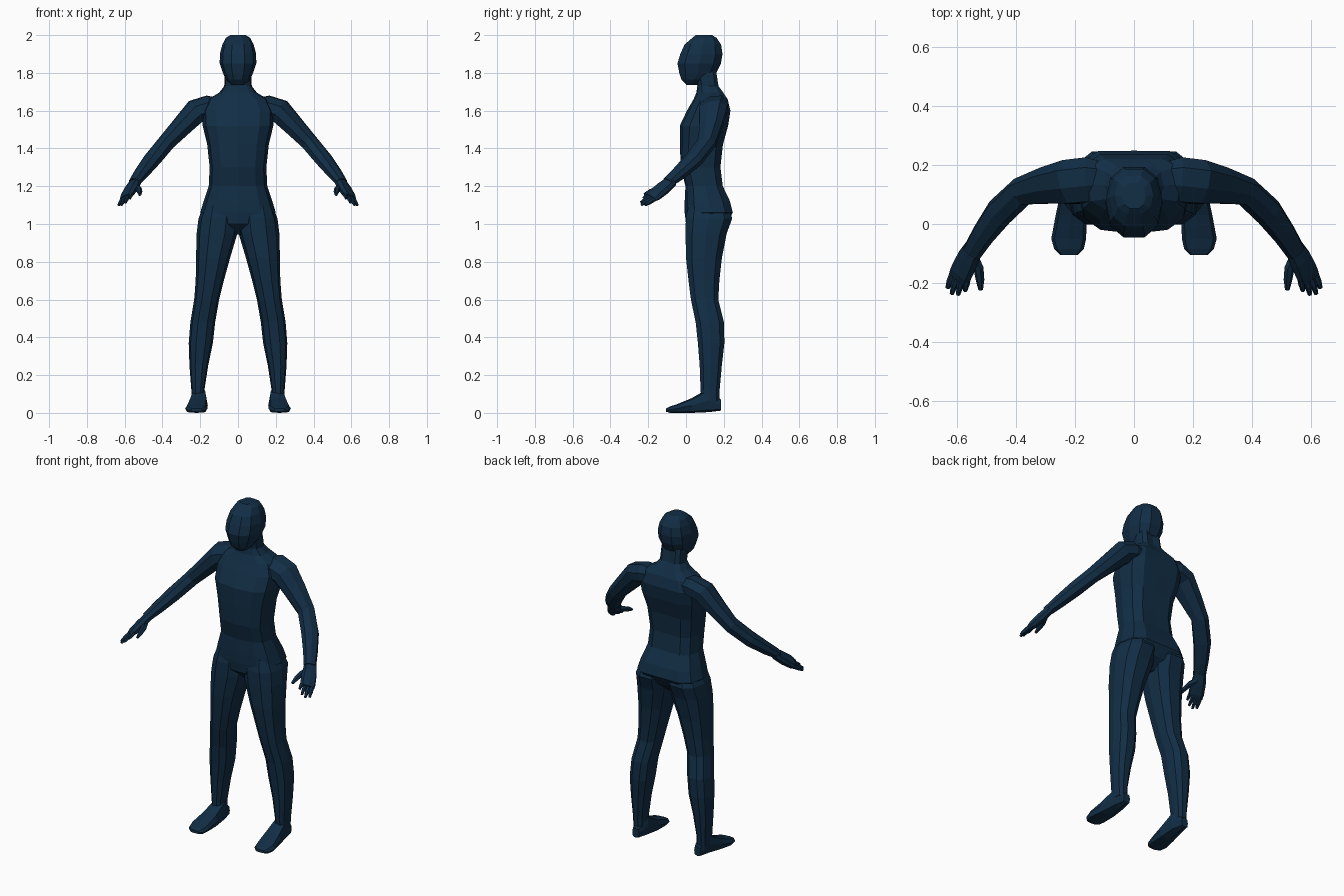
import bpy, bmesh, math
from mathutils import Vector as V

mat = bpy.data.materials.new("dark_blue")
mat.diffuse_color = (0.006, 0.027, 0.06, 1)


def loft(name, rings, n=8, p=0.85, side=1, dent=0.0):
    """Skin a closed tube over rings of (centre, half axis U, half axis W)."""
    bm = bmesh.new()
    loops = []
    for c, u, w in rings:
        loop = []
        for k in range(n):
            a = 2 * math.pi * k / n
            f = [math.copysign(abs(t) ** p, t) if abs(t) > 1e-6 else 0
                 for t in (math.cos(a), math.sin(a))]
            v = V(c) + V(u) * f[0] + V(w) * f[1]
            if k == n // 4:
                v.y -= dent
            loop.append(bm.verts.new((v.x * side, v.y, v.z)))
        loops.append(loop)
    for a, b in zip(loops, loops[1:]):
        for k in range(n):
            j = (k + 1) % n
            bm.faces.new((a[k], a[j], b[j], b[k]))
    bm.faces.new(loops[0])
    bm.faces.new(loops[-1])
    bmesh.ops.recalc_face_normals(bm, faces=bm.faces)
    me = bpy.data.meshes.new(name)
    bm.to_mesh(me)
    bm.free()
    ob = bpy.data.objects.new(name, me)
    bpy.context.collection.objects.link(ob)
    me.materials.append(mat)
    return ob


def level(rows):
    """Horizontal rings from (z, x0, x1, y0, y1)."""
    return [(((a + b) / 2, (c + d) / 2, z), ((b - a) / 2, 0, 0), (0, (d - c) / 2, 0))
            for z, a, b, c, d in rows]


def centred(rows):
    """Horizontal symmetric rings from (z, half width, y0, y1)."""
    return level([(z, -h, h, c, d) for z, h, c, d in rows])


def limb(rows, up):
    """Rings square to a path, from (x, y, z, radius across up, radius along up)."""
    pts = [V(r[:3]) for r in rows]
    out = []
    for i, r in enumerate(rows):
        t = (pts[min(i + 1, len(pts) - 1)] - pts[max(i - 1, 0)]).normalized()
        u = t.cross(V(up)).normalized()
        out.append((pts[i], u * r[3], u.cross(t) * r[4]))
    return out


# torso and neck
body = loft("body", centred([
    (0.945, 0.05, 0.06, 0.16), (1.0, 0.16, 0.0, 0.225), (1.06, 0.2, -0.007, 0.26),
    (1.12, 0.182, -0.007, 0.245), (1.2, 0.155, -0.003, 0.205), (1.3, 0.15, -0.027, 0.193),
    (1.42, 0.163, -0.033, 0.207), (1.52, 0.187, -0.033, 0.235), (1.6, 0.19, 0.005, 0.247),
    (1.66, 0.16, 0.04, 0.23), (1.695, 0.1, 0.055, 0.205), (1.73, 0.073, 0.06, 0.178),
    (1.81, 0.07, 0.05, 0.165)]), 12, 0.72, dent=0.012)

# head
parts = [loft("head", centred([
    (1.737, 0.035, 0.0, 0.06), (1.765, 0.064, -0.027, 0.125), (1.8, 0.08, -0.04, 0.165),
    (1.85, 0.097, -0.05, 0.19), (1.9, 0.096, -0.035, 0.198), (1.95, 0.083, -0.012, 0.19),
    (1.985, 0.065, 0.03, 0.165), (2.0, 0.04, 0.05, 0.14)]), 10, 0.85)]

for s in (-1, 1):
    # leg
    parts.append(loft("leg", level([
        (0.06, 0.175, 0.245, 0.08, 0.178), (0.12, 0.178, 0.247, 0.075, 0.18),
        (0.25, 0.158, 0.257, 0.07, 0.192), (0.37, 0.133, 0.261, 0.06, 0.206),
        (0.48, 0.121, 0.252, 0.048, 0.204), (0.6, 0.1, 0.232, 0.023, 0.174),
        (0.7, 0.075, 0.224, 0.01, 0.18), (0.82, 0.042, 0.222, -0.004, 0.194),
        (0.95, 0.003, 0.219, -0.007, 0.22), (1.03, -0.004, 0.209, -0.006, 0.25),
        (1.1, 0.02, 0.18, 0.01, 0.225)]), 10, 0.82, s))
    # foot, lofted from heel to toe
    foot = [(0.186, 0.185, 0.23, 0.012, 0.07), (0.12, 0.167, 0.246, 0.004, 0.13),
            (0.03, 0.16, 0.265, 0.0, 0.078), (-0.05, 0.162, 0.28, 0.0, 0.045),
            (-0.085, 0.17, 0.27, 0.0, 0.034), (-0.105, 0.19, 0.25, 0.006, 0.024)]
    parts.append(loft("foot", [(((a + b) / 2, y, (c + d) / 2), ((b - a) / 2, 0, 0),
                                (0, 0, (d - c) / 2)) for y, a, b, c, d in foot], 8, 0.6, s))
    # arm
    parts.append(loft("arm", limb([
        (0.09, 0.15, 1.62, 0.045, 0.06), (0.155, 0.148, 1.618, 0.062, 0.082),
        (0.22, 0.142, 1.6, 0.062, 0.08), (0.295, 0.13, 1.52, 0.053, 0.066),
        (0.38, 0.11, 1.43, 0.045, 0.05), (0.455, 0.04, 1.34, 0.042, 0.05),
        (0.51, -0.035, 1.27, 0.035, 0.041), (0.548, -0.095, 1.22, 0.025, 0.035)],
        (0.25, 1, 0.3)), 8, 0.85, s))
    # palm
    wide = V((0.78, 0.12, -0.6))
    parts.append(loft("palm", limb([
        (0.54, -0.075, 1.228, 0.024, 0.033), (0.563, -0.12, 1.19, 0.026, 0.042),
        (0.585, -0.165, 1.155, 0.022, 0.044), (0.595, -0.185, 1.14, 0.014, 0.041)],
        wide), 8, 0.7, s))
    # fingers
    for k, length in enumerate((0.058, 0.075, 0.075, 0.055)):
        root = V((0.588, -0.172, 1.149)) + wide * (k - 1.5) * 0.021
        way = V((0.22 + 0.06 * (k - 1.5), -0.8, -0.5))
        rows = [(*(root + way * length * t), r, r)
                for t, r in ((0, 0.012), (0.6, 0.0115), (1.1, 0.007))]
        parts.append(loft("finger", limb(rows, wide), 6, 0.85, s))
    # thumb
    parts.append(loft("thumb", limb([
        (0.548, -0.105, 1.195, 0.018, 0.018), (0.526, -0.15, 1.185, 0.016, 0.017),
        (0.521, -0.19, 1.17, 0.014, 0.014), (0.519, -0.222, 1.155, 0.007, 0.008)],
        wide), 6, 0.85, s))

# weld every part into one skin
bpy.context.view_layer.objects.active = body
for ob in parts:
    m = body.modifiers.new("join", 'BOOLEAN')
    m.operation, m.solver, m.object = 'UNION', 'EXACT', ob
    bpy.ops.object.modifier_apply(modifier=m.name)
    bpy.data.objects.remove(ob)
